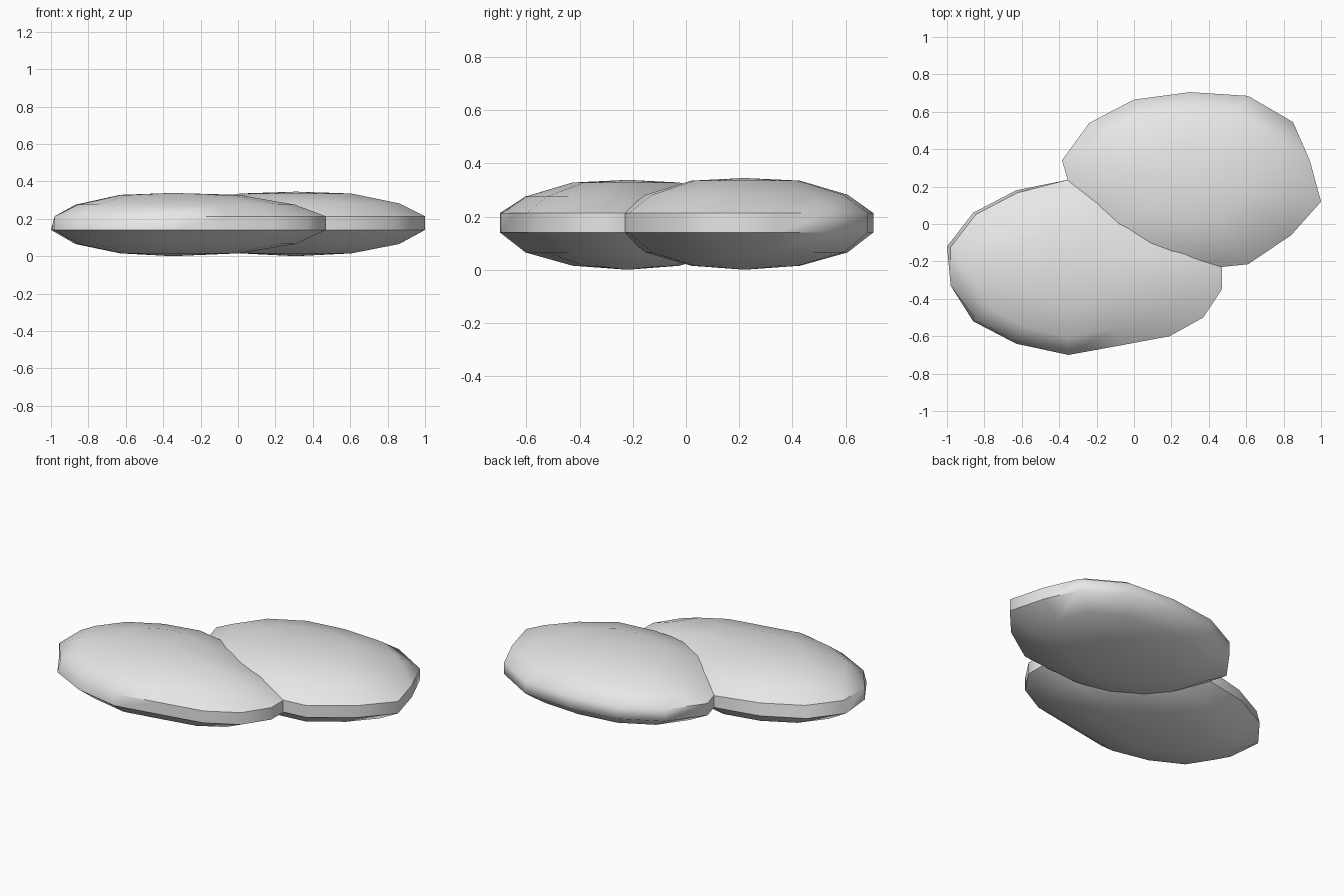
import bpy
import bmesh

cube = bpy.data.objects.get("Cube")
if cube:
    bpy.data.objects.remove(cube, do_unlink=True)

# One pale grey stone colour
grey = bpy.data.materials.new("pale_grey_stone")
grey.use_nodes = True
colour = (0.8, 0.8, 0.8, 1)
grey.diffuse_color = colour
bsdf = grey.node_tree.nodes["Principled BSDF"]
bsdf.inputs["Base Color"].default_value = colour
bsdf.inputs["Roughness"].default_value = 0.8

# Height and outline scale of each ring, from the underside to the top
RINGS = [(0.015, 0.43), (0.065, 0.8), (0.14, 1), (0.213, 1), (0.282, 0.8), (0.335, 0.43)]


def make_stone(name, outline, apex, top, is_soft, rim_scale):
    """Flattened pebble: two shallow domes joined by an upright band."""
    bm = bmesh.new()
    ax, ay = apex
    rings = []
    for level, (z, s) in enumerate(RINGS):
        ring = []
        for x, y in outline:
            k = s * (rim_scale(x, y) if level == 3 else 1)
            height = z if level < 4 else z + top - 0.345
            ring.append(bm.verts.new((ax + (x - ax) * k, ay + (y - ay) * k, height)))
        rings.append(ring)
    base = bm.verts.new((ax, ay, 0))
    peak = bm.verts.new((ax, ay, top))

    n = len(outline)
    for i in range(n):
        j = (i + 1) % n
        for lower, upper in zip(rings, rings[1:]):
            bm.faces.new((lower[i], lower[j], upper[j], upper[i]))
        bm.faces.new((base, rings[0][j], rings[0][i]))
        bm.faces.new((peak, rings[-1][i], rings[-1][j]))
    bmesh.ops.recalc_face_normals(bm, faces=bm.faces)
    for face in bm.faces:
        face.smooth = True

    # Crisp rim edges except where the stone is worn soft
    for level in (2, 3):
        for i in range(n):
            a, b = rings[level][i], rings[level][(i + 1) % n]
            mid = (a.co + b.co) / 2
            bm.edges.get((a, b)).smooth = is_soft(mid, level)

    mesh = bpy.data.meshes.new(name)
    bm.to_mesh(mesh)
    bm.free()
    mesh.materials.append(grey)
    stone = bpy.data.objects.new(name, mesh)
    bpy.context.collection.objects.link(stone)
    return stone


# Front stone, slightly lower, undercut at its outer end
front_outline = [
    (-1, -0.12), (-0.98, -0.33), (-0.86, -0.52), (-0.63, -0.64), (-0.35, -0.7),
    (-0.05, -0.645), (0.19, -0.6), (0.37, -0.5), (0.47, -0.35), (0.47, -0.235),
    (0.42, -0.15), (0.3, -0.05), (0.12, 0.08), (-0.1, 0.18), (-0.36, 0.235),
    (-0.63, 0.18), (-0.86, 0.06),
]
make_stone("front_stone", front_outline, (-0.35, -0.22), 0.338,
           lambda p, level: level == 3 and p.x < -0.44 and p.y < -0.3,
           lambda x, y: 0.97 if x < -0.5 and abs(x + 0.98) > 0.01 else 1)

# Back stone, worn soft along its rear
back_outline = [
    (-0.385, 0.34), (-0.32, 0.12), (-0.23, -0.085), (0.01, -0.22), (0.32, -0.245),
    (0.61, -0.215), (0.84, -0.06), (1, 0.12), (0.94, 0.34), (0.85, 0.545),
    (0.61, 0.685), (0.3, 0.705), (0, 0.665), (-0.24, 0.54),
]
make_stone("back_stone", back_outline, (0.31, 0.22), 0.345,
           lambda p, level: p.y > 0.53,
           lambda x, y: 1)
